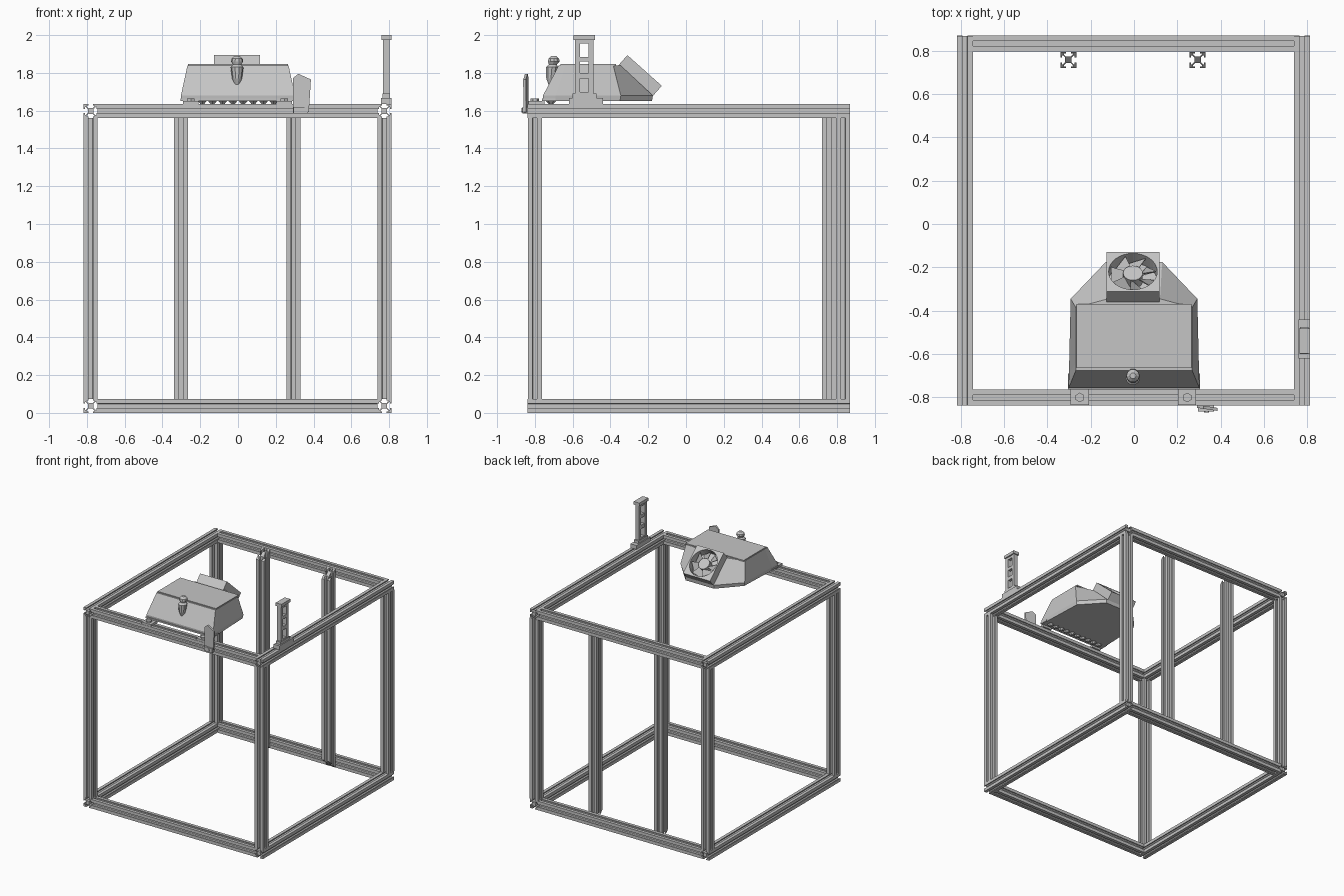
import bpy, bmesh, math
from mathutils import Matrix, Vector

if "Cube" in bpy.data.objects:
    bpy.data.objects.remove(bpy.data.objects["Cube"])

grey = bpy.data.materials.new("metal_grey")
grey.diffuse_color = (0.56, 0.56, 0.56, 1)
grey.use_nodes = True
grey.node_tree.nodes["Principled BSDF"].inputs["Base Color"].default_value = grey.diffuse_color


def finish(name, bm):
    bmesh.ops.recalc_face_normals(bm, faces=bm.faces)
    me = bpy.data.meshes.new(name)
    bm.to_mesh(me)
    bm.free()
    me.materials.append(grey)
    ob = bpy.data.objects.new(name, me)
    bpy.context.collection.objects.link(ob)
    return ob


def loft(bm, rings):
    """Skin a list of equal-length point loops and cap both ends."""
    vs = [[bm.verts.new(p) for p in r] for r in rings]
    n = len(vs[0])
    for a, b in zip(vs, vs[1:]):
        for i in range(n):
            bm.faces.new((a[i], a[(i + 1) % n], b[(i + 1) % n], b[i]))
    bm.faces.new(vs[0][::-1])
    bm.faces.new(vs[-1])


def add_box(bm, x0, x1, y0, y1, z0, z1):
    m = Matrix.Translation(((x0 + x1) / 2, (y0 + y1) / 2, (z0 + z1) / 2)) @ \
        Matrix.Diagonal((x1 - x0, y1 - y0, z1 - z0, 1))
    bmesh.ops.create_cube(bm, size=1, matrix=m)


# Slotted extrusion cross-section, one side turned four times
SIDE = [(-1, 1), (-.31, 1), (-.31, .8), (-.56, .8), (-.56, .68), (-.29, .4),
        (.29, .4), (.56, .68), (.56, .8), (.31, .8), (.31, 1)]
SECTION = []
for k in range(4):
    c, s = ((1, 0), (0, -1), (-1, 0), (0, 1))[k]
    SECTION += [(x * c - y * s, x * s + y * c) for x, y in SIDE]
H = 0.037


def rail(name, axis, a, b, u, v, miter=0):
    """Extrusion along an axis; miter slopes both ends at 45 degrees."""
    rings = []
    for t, sgn in ((a, 1), (b, -1)):
        ring = []
        for p, q in SECTION:
            p, q = p * H, q * H
            w = t + sgn * miter * (H - q)
            ring.append({'X': (w, u + p, v + q), 'Y': (u + p, w, v + q),
                         'Z': (u + p, v + q, w)}[axis])
        rings.append(ring)
    bm = bmesh.new()
    loft(bm, rings)
    return finish(name, bm)


# Cube frame
XS, YS, ZS = (-.78, .775), (-.80, .832), (.037, 1.598)
for x in XS:
    for z in ZS:
        rail("side_rail", 'Y', -.838, .868, x, z)
    for y in YS:
        rail("corner_post", 'Z', .074, 1.561, x, y)
for y in YS:
    for z in ZS:
        rail("cross_rail", 'X', -.743, .738, y, z)
for x in (-.303, .293):
    rail("back_post", 'Z', .0, 1.635, x, .757, 1)


# Hopper body: tapered hull with a sloping, narrowing back
def outline(pts, z):
    right = [(x, y, z) for x, y in pts]
    return right + [(-x, y, z) for x, y in reversed(pts)]


bm = bmesh.new()
loft(bm, [outline([(.298, -.755), (.298, -.69), (.285, -.35), (.13, -.18)], 1.65),
          outline([(.302, -.757), (.300, -.69), (.292, -.345), (.13, -.175)], 1.68),
          outline([(.268, -.675), (.268, -.64), (.268, -.385), (.12, -.345)], 1.838)])
finish("hopper_body", bm)

# Lid plate and front flange
bm = bmesh.new()
add_box(bm, -.265, .265, -.665, -.37, 1.836, 1.846)
finish("hopper_lid", bm)
bm = bmesh.new()
add_box(bm, -.305, .305, -.762, -.69, 1.652, 1.664)
finish("hopper_flange", bm)

# Row of ridges under the front edge
bm = bmesh.new()
for i in range(10):
    x = -.243 + i * .054
    bmesh.ops.create_cone(bm, cap_ends=True, segments=6, radius1=.012, radius2=.028,
                          depth=.016, matrix=Matrix.Translation((x, -.715, 1.644)))
finish("underside_ridges", bm)

# Mounting feet on the front rail
for x in (-.25, .245):
    bm = bmesh.new()
    add_box(bm, x - .042, x + .042, -.835, -.75, 1.633, 1.652)
    bmesh.ops.create_cone(bm, cap_ends=True, segments=6, radius1=.022, radius2=.022,
                          depth=.014, matrix=Matrix.Translation((x, -.80, 1.658)))
    finish("mounting_foot", bm)

# Knob on the front slope
bm = bmesh.new()
rings = []
for y, z, r in ((-.715, 1.72, .006), (-.715, 1.77, .026), (-.71, 1.83, .034),
                (-.705, 1.845, .022), (-.70, 1.86, .032), (-.70, 1.875, .03),
                (-.70, 1.89, .014)):
    rings.append([(-.005 + r * math.cos(a), y + r * math.sin(a), z)
                  for a in (i * math.tau / 10 for i in range(10))])
loft(bm, rings)
finish("front_knob", bm)

# Tilted fan: square frame with a round well, hub and blades
tilt = Matrix.Translation((-.005, -.249, 1.779)) @ Matrix.Rotation(math.radians(-41.7), 4, 'X')
HALF, T, N = .122, .045, 32
bm = bmesh.new()
loops = []
for radius, z in ((None, -T), (None, T), (.112, T), (.112, -T)):
    ring = []
    for i in range(N):
        a = (i + .5) * math.tau / N + math.pi / 4 - math.pi / N
        c, s = math.cos(a), math.sin(a)
        r = radius or HALF / max(abs(c), abs(s))
        ring.append(bm.verts.new((r * c, r * s, z)))
    loops.append(ring)
for k in range(4):
    p, q = loops[k], loops[(k + 1) % 4]
    for i in range(N):
        j = (i + 1) % N
        bm.faces.new((p[i], p[j], q[j], q[i]))
bmesh.ops.transform(bm, matrix=tilt, verts=bm.verts)
finish("fan_frame", bm)

bm = bmesh.new()
bmesh.ops.create_cone(bm, cap_ends=True, segments=20, radius1=.045, radius2=.045, depth=.07)
for i in range(7):
    a = i * math.tau / 7
    pts = [(.04, a, .028), (.108, a + .1, .032), (.108, a + .95, -.025), (.04, a + .85, -.02)]
    low, top = [[(r * math.cos(t), r * math.sin(t), z + dz) for r, t, z in pts]
                for dz in (-.003, .003)]
    loft(bm, [low, top])
add_box(bm, -.118, .118, -.118, .118, -.045, -.038)
bmesh.ops.transform(bm, matrix=tilt, verts=bm.verts)
finish("fan_rotor", bm)

# Upright holder on the right rail: foot, two legs, rungs and cap
bm = bmesh.new()
add_box(bm, .758, .812, -.62, -.44, 1.635, 1.668)
add_box(bm, .765, .805, -.60, -.475, 1.668, 1.69)
for y0, y1 in ((-.588, -.562), (-.515, -.489)):
    add_box(bm, .768, .803, y0, y1, 1.68, 1.98)
for z0, z1 in ((1.685, 1.70), (1.77, 1.80), (1.86, 1.885), (1.955, 1.98)):
    add_box(bm, .772, .80, -.57, -.51, z0, z1)
add_box(bm, .76, .812, -.596, -.481, 1.975, 2.0)
finish("upright_holder", bm)

# Bracket plate at the front
bm = bmesh.new()
shape = [(.29, 1.585), (.375, 1.592), (.386, 1.765), (.32, 1.795), (.29, 1.772)]
loft(bm, [[(x, -.862 + (.386 - x) * .15, z) for x, z in shape],
          [(x, -.848 + (.386 - x) * .15, z) for x, z in shape]])
add_box(bm, .295, .37, -.865, -.836, 1.585, 1.62)
bmesh.ops.create_cone(bm, cap_ends=True, segments=10, radius1=.012, radius2=.012, depth=.02,
                      matrix=Matrix.Translation((.335, -.86, 1.602)) @
                      Matrix.Rotation(math.pi / 2, 4, 'X'))
finish("front_bracket", bm)
